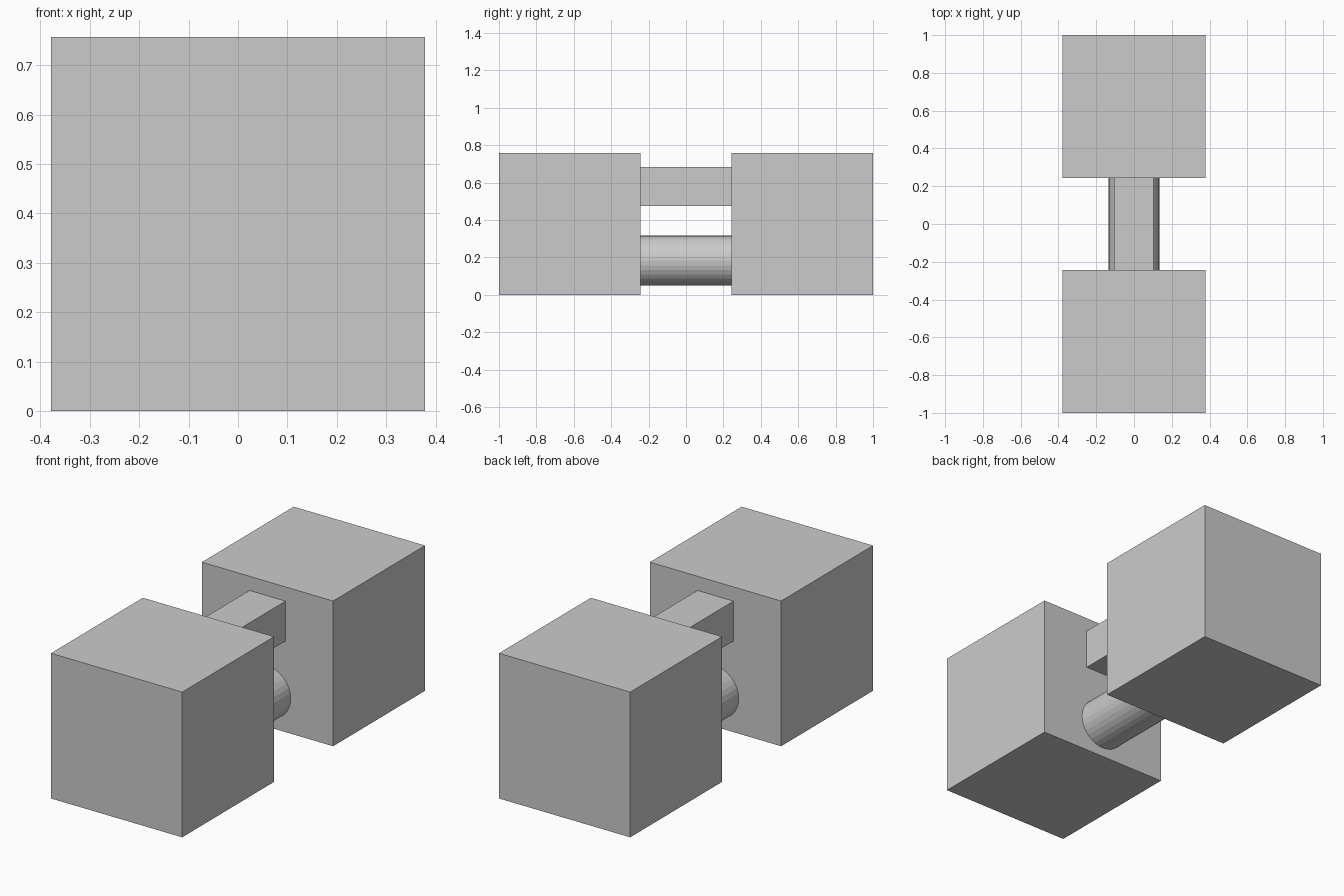
import bpy
import math

if "Cube" in bpy.data.objects:
    bpy.data.objects.remove(bpy.data.objects["Cube"])

CUBE = 0.757          # edge length of each end block
GAP = 2 - 2 * CUBE    # clear distance between the blocks
OVERLAP = 0.01        # connectors sink slightly into the blocks


def box(name, centre, size):
    bpy.ops.mesh.primitive_cube_add(size=1, location=centre)
    ob = bpy.context.object
    ob.name = name
    ob.scale = size
    bpy.ops.object.transform_apply(location=False, rotation=False, scale=True)
    return ob


# End blocks
for name, side in (("front_block", -1), ("back_block", 1)):
    box(name, (0, side * (1 - CUBE / 2), CUBE / 2), (CUBE, CUBE, CUBE))

# Upper square connecting bar
box("square_bar", (0, 0, 0.579), (0.208, GAP + 2 * OVERLAP, 0.208))

# Lower round connecting bar, flat-shaded facets
bpy.ops.mesh.primitive_cylinder_add(
    vertices=32, radius=0.134, depth=GAP + 2 * OVERLAP,
    location=(0, 0, 0.183), rotation=(math.pi / 2, 0, 0))
bpy.context.object.name = "round_bar"
